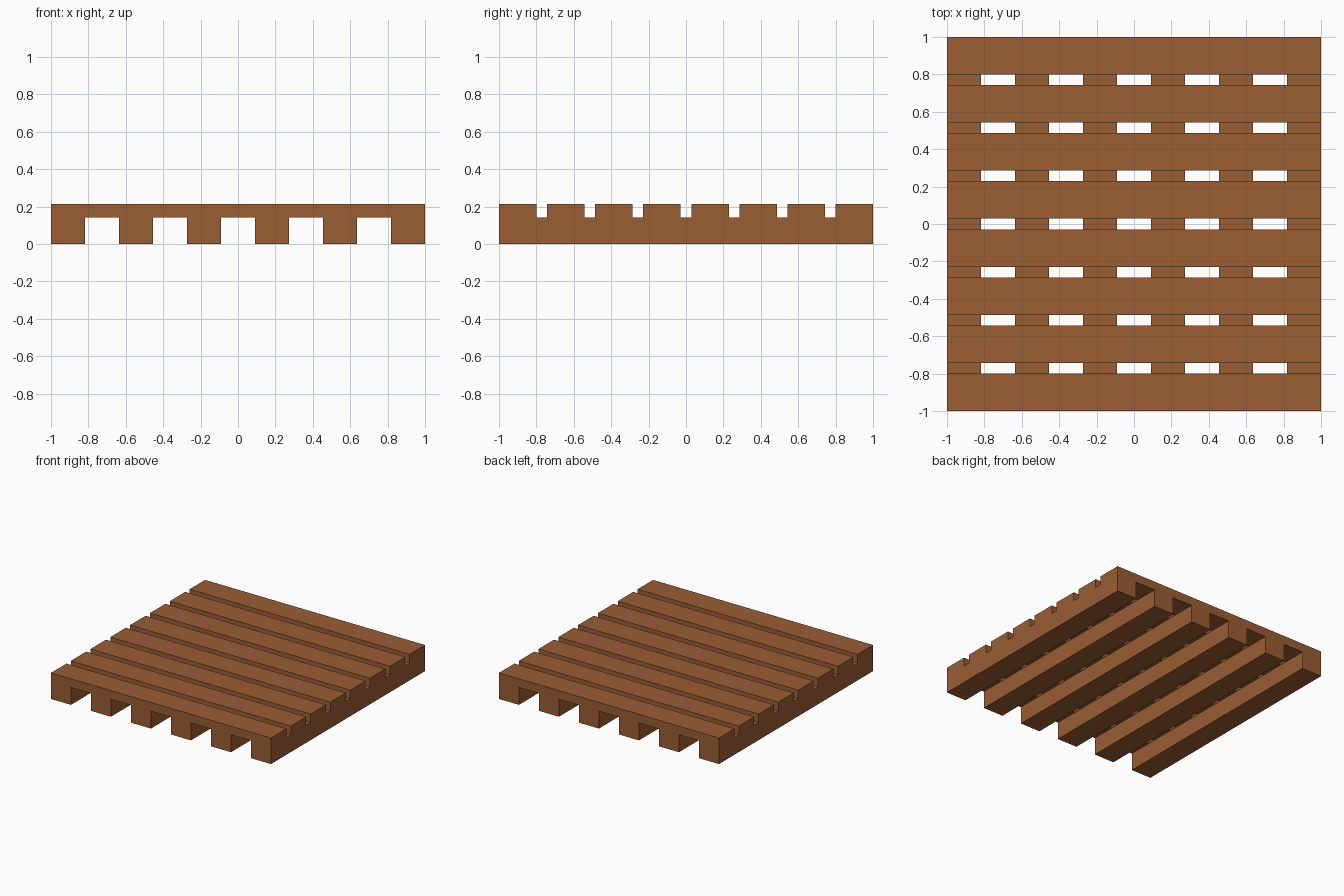
import bpy

if "Cube" in bpy.data.objects:
    bpy.data.objects.remove(bpy.data.objects["Cube"])

wood = bpy.data.materials.new("brown_wood")
wood.diffuse_color = (0.323, 0.112, 0.034, 1)
wood.use_nodes = True
wood.node_tree.nodes["Principled BSDF"].inputs["Base Color"].default_value = wood.diffuse_color

SIZE = 2.0
RUNNERS, SLATS = 6, 8
RUNNER_W, RUNNER_H = SIZE / 11, 1 / 7      # gaps as wide as the runners
SLAT_W, SLAT_H = 0.2, 1 / 14


def board(name, centre, size):
    """Axis-aligned wooden board."""
    bpy.ops.mesh.primitive_cube_add(size=1, location=centre)
    ob = bpy.context.object
    ob.name = name
    ob.scale = size
    bpy.ops.object.transform_apply(location=False, rotation=False, scale=True)
    ob.data.materials.append(wood)


def spread(count, width):
    """Evenly spaced centres, outer boards flush with the edges."""
    step = (SIZE - width) / (count - 1)
    return [-SIZE / 2 + width / 2 + i * step for i in range(count)]


# Runners underneath, front to back
for i, x in enumerate(spread(RUNNERS, RUNNER_W), 1):
    board(f"runner_{i}", (x, 0, RUNNER_H / 2), (RUNNER_W, SIZE, RUNNER_H))

# Deck slats on top, left to right
for i, y in enumerate(spread(SLATS, SLAT_W), 1):
    board(f"deck_slat_{i}", (0, y, RUNNER_H + SLAT_H / 2), (SIZE, SLAT_W, SLAT_H))
